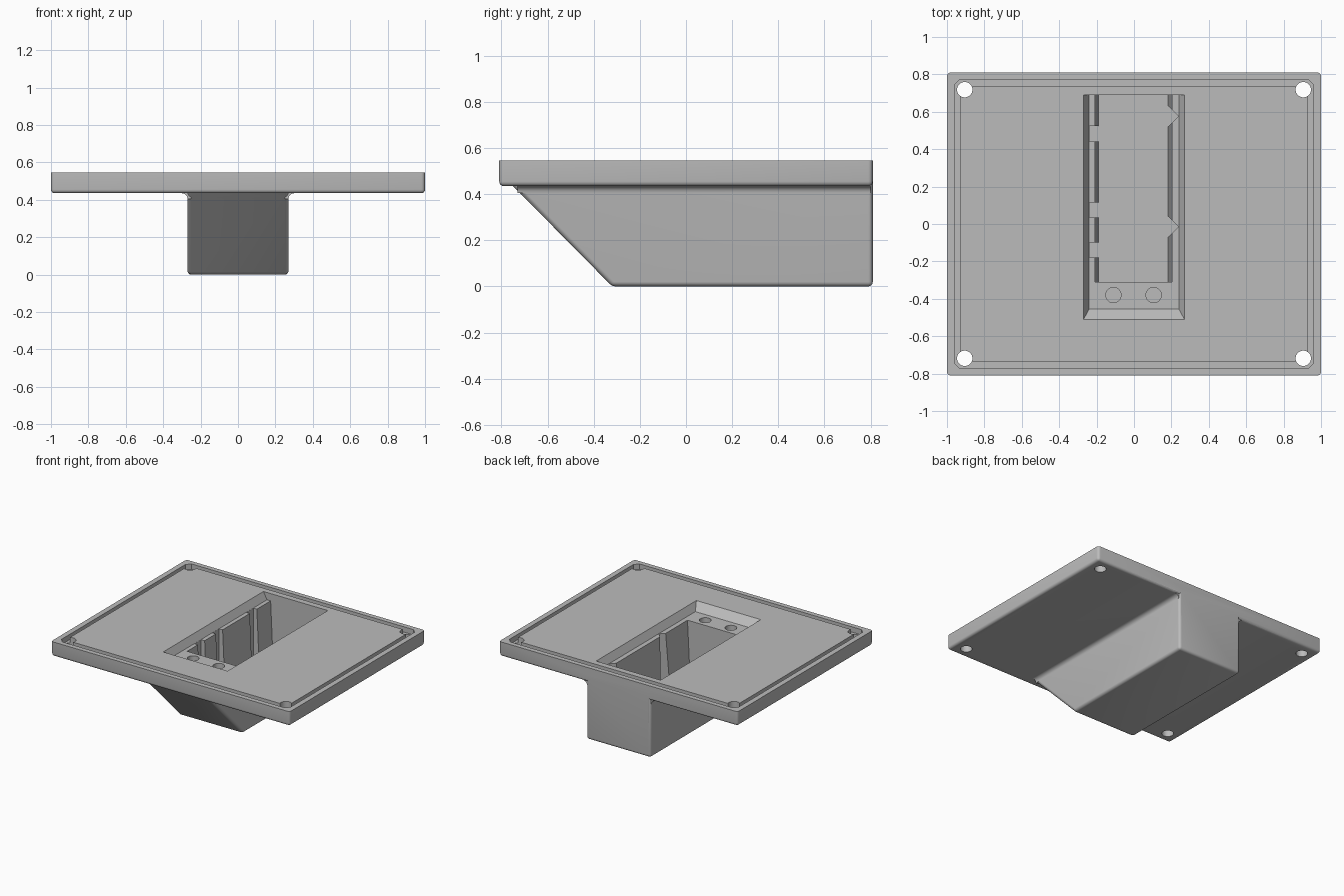
import bpy, bmesh, math
from mathutils import Vector

if "Cube" in bpy.data.objects:
    bpy.data.objects.remove(bpy.data.objects["Cube"], do_unlink=True)

TOP, UNDER, SHELF, FLOOR = 0.545, 0.435, 0.49, 0.06

grey = bpy.data.materials.new("plain grey")
grey.use_nodes = True
grey.diffuse_color = (0.5, 0.5, 0.5, 1)
grey.node_tree.nodes["Principled BSDF"].inputs["Base Color"].default_value = (0.5, 0.5, 0.5, 1)


def loft(name, ring_a, ring_b, round_edge=None, radius=0.02):
    """Solid between two matching rings; edges passing round_edge are rounded."""
    bm = bmesh.new()
    a = [bm.verts.new(p) for p in ring_a]
    b = [bm.verts.new(p) for p in ring_b]
    n = len(a)
    bm.faces.new(a)
    bm.faces.new(b)
    for i in range(n):
        j = (i + 1) % n
        bm.faces.new((a[i], a[j], b[j], b[i]))
    bmesh.ops.recalc_face_normals(bm, faces=bm.faces)
    if round_edge:
        edges = [e for e in bm.edges if round_edge(*[v.co for v in e.verts])]
        bmesh.ops.bevel(bm, geom=edges, offset=radius, segments=4, profile=0.5, affect="EDGES")
        bmesh.ops.recalc_face_normals(bm, faces=bm.faces)
    mesh = bpy.data.meshes.new(name)
    bm.to_mesh(mesh)
    bm.free()
    mesh.materials.append(grey)
    obj = bpy.data.objects.new(name, mesh)
    bpy.context.collection.objects.link(obj)
    return obj


def prism(name, outline, z0, z1, **kw):
    return loft(name, [(x, y, z0) for x, y in outline], [(x, y, z1) for x, y in outline], **kw)


def rect(x0, x1, y0, y1):
    return [(x0, y0), (x1, y0), (x1, y1), (x0, y1)]


def circle(x, y, r, n=32):
    return [(x + r * math.cos(math.tau * i / n), y + r * math.sin(math.tau * i / n)) for i in range(n)]


def combine(target, tool, operation):
    mod = target.modifiers.new(operation, "BOOLEAN")
    mod.operation = operation
    mod.solver = "EXACT"
    mod.object = tool
    bpy.context.view_layer.objects.active = target
    bpy.ops.object.modifier_apply(modifier=mod.name)
    bpy.data.objects.remove(tool, do_unlink=True)


def cut(tool):
    combine(housing, tool, "DIFFERENCE")


# Flange plate, rounded below and at its corners
housing = prism("flange_housing", rect(-1, 1, -0.81, 0.81), UNDER, TOP,
                round_edge=lambda p, q: min(p.z, q.z) < TOP - 0.01)

# Hanging box with sloped front
profile = [(-0.75, 0.5), (-0.75, UNDER), (-0.32, 0), (0.81, 0), (0.81, 0.5)]
box = loft("hanging_box", [(-0.27, y, z) for y, z in profile], [(0.27, y, z) for y, z in profile],
           round_edge=lambda p, q: min(p.z, q.z) < UNDER - 0.01)
combine(housing, box, "UNION")

# Concave fillets between box sides and plate
R = 0.03
for side in (-1, 1):
    arc = [(0.27 + R - R * math.cos(t), UNDER - R + R * math.sin(t))
           for t in [math.pi / 2 * i / 5 for i in range(6)]]
    section = [(0.25, UNDER - R)] + arc + [(0.27 + R, 0.45), (0.25, 0.45)]
    fillet = loft("side_fillet", [(side * x, -0.73, z) for x, z in section],
                  [(side * x, 0.8, z) for x, z in section])
    combine(housing, fillet, "UNION")

# Perimeter sealing groove with clipped corners
gx, gy, c = 0.96, 0.773, 0.03
outline = [(-gx + c, -gy), (gx - c, -gy), (gx, -gy + c), (gx, gy - c),
           (gx - c, gy), (-gx + c, gy), (-gx, gy - c), (-gx, -gy + c)]
groove = prism("groove_cutter", outline, TOP - 0.04, 0.6)
combine(groove, prism("groove_core", rect(-0.93, 0.93, -0.735, 0.735), 0.4, 0.7), "DIFFERENCE")
cut(groove)

# Corner screw holes
for sx in (-1, 1):
    for sy in (-1, 1):
        cut(prism("screw_cutter", circle(sx * 0.905, sy * 0.718, 0.041), 0.3, 0.7))

# Sloped mouth down to the shelf
rise = 2 * (TOP - SHELF)
cut(loft("mouth_cutter", [(x, y, SHELF) for x, y in rect(-0.24, 0.24, -0.455, 0.69)],
         [(x, y, SHELF + rise) for x, y in rect(-0.30, 0.30, -0.565, 0.69)]))

# Deep tapered pocket
cut(loft("pocket_cutter", [(x, y, FLOOR) for x, y in rect(-0.19, 0.183, -0.31, 0.69)],
         [(x, y, SHELF + 0.01) for x, y in rect(-0.21, 0.205, -0.31, 0.69)]))

# Square slots in one wall
for y0, y1 in ((0.44, 0.525), (0.035, 0.115), (-0.18, -0.1)):
    cut(prism("slot_cutter", rect(-0.239, -0.1, y0, y1), FLOOR, SHELF + 0.01))

# V notches in the opposite wall
for y in (0.577, -0.015):
    cut(prism("notch_cutter", [(0.238, y), (0.138, y + 0.1), (0.138, y - 0.1)], FLOOR, SHELF + 0.01))

# Blind holes in the shelf
for x in (-0.11, 0.105):
    cut(prism("shelf_hole_cutter", circle(x, -0.38, 0.041), 0.3, 0.52))

# Smooth rounded edges, keep sharp ones
bpy.ops.object.select_all(action="DESELECT")
housing.select_set(True)
bpy.context.view_layer.objects.active = housing
bpy.ops.object.shade_smooth_by_angle(angle=math.radians(30))
